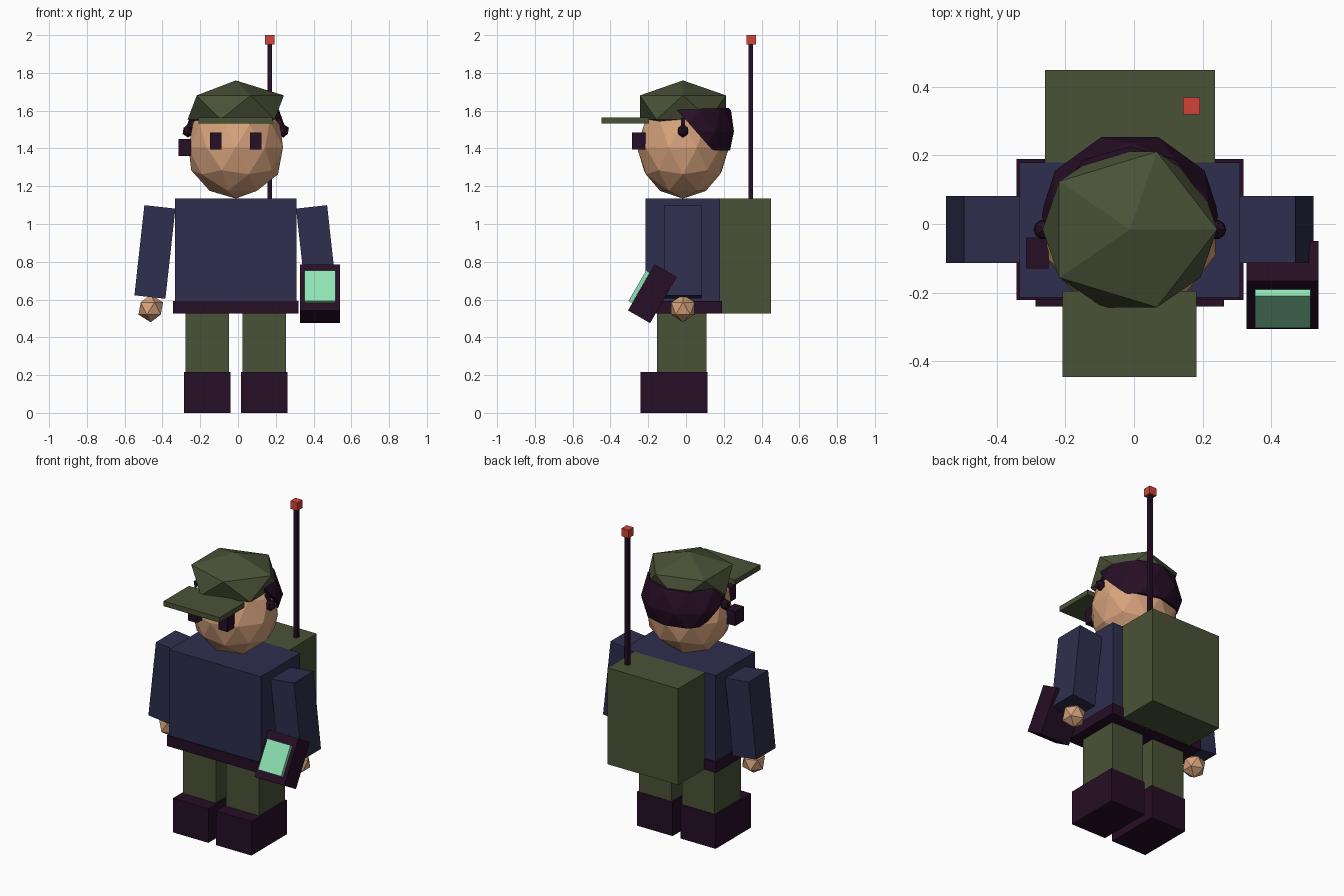
import bpy, bmesh, math
from mathutils import Vector, Matrix

cube = bpy.data.objects.get("Cube")
if cube:
    bpy.data.objects.remove(cube, do_unlink=True)

CX, CY = -0.012, -0.016   # axis of the figure


def material(name, hex_code):
    def linear(c):
        return c / 12.92 if c <= 0.04045 else ((c + 0.055) / 1.055) ** 2.4
    rgb = [linear(int(hex_code[i:i + 2], 16) / 255) for i in (0, 2, 4)]
    mat = bpy.data.materials.new(name)
    mat.use_nodes = True
    mat.diffuse_color = (*rgb, 1)
    mat.node_tree.nodes["Principled BSDF"].inputs["Base Color"].default_value = (*rgb, 1)
    return mat


OLIVE = material("olive_cloth", "4A5237")
NAVY = material("navy_cloth", "2E2E4E")
PLUM = material("dark_plum", "260E25")
SKIN = material("skin", "D6A27C")
RED = material("red", "D04438")
MINT = material("mint_screen", "8FE3B2")


def finish(name, bm, mat, matrix=Matrix()):
    bm.transform(matrix)
    bmesh.ops.recalc_face_normals(bm, faces=bm.faces)
    mesh = bpy.data.meshes.new(name)
    bm.to_mesh(mesh)
    bm.free()
    mesh.materials.append(mat)
    obj = bpy.data.objects.new(name, mesh)
    bpy.context.collection.objects.link(obj)
    return obj


def box(name, mat, centre, size, axis="X", degrees=0):
    bm = bmesh.new()
    bmesh.ops.create_cube(bm, size=1)
    turn = Matrix.Rotation(math.radians(degrees), 4, axis)
    return finish(name, bm, mat, Matrix.Translation(centre) @ turn @ Matrix.Diagonal((*size, 1)))


def span(name, mat, x, y, z):
    """Box given by its limits on each axis."""
    limits = (x, y, z)
    return box(name, mat, [(a + b) / 2 for a, b in limits], [b - a for a, b in limits])


def ball(name, mat, centre, radii, level, cuts=(), degrees=0):
    """Faceted ball, keeping only the side of each cut its normal points to."""
    bm = bmesh.new()
    bmesh.ops.create_icosphere(bm, subdivisions=level, radius=1)
    bm.transform(Matrix.Translation(centre) @ Matrix.Diagonal((*radii, 1))
                 @ Matrix.Rotation(math.radians(degrees), 4, "Z"))
    for point, normal in cuts:
        geom = bm.verts[:] + bm.edges[:] + bm.faces[:]
        bmesh.ops.bisect_plane(bm, geom=geom, plane_co=point, plane_no=normal, clear_inner=True)
        bmesh.ops.holes_fill(bm, edges=[e for e in bm.edges if e.is_boundary])
    return finish(name, bm, mat)


# Body and backpack
span("torso", NAVY, (-0.334, 0.31), (-0.215, 0.18), (0.55, 1.135))
span("belt", PLUM, (-0.343, 0.319), (-0.222, 0.19), (0.525, 0.592))
span("backpack", OLIVE, (-0.26, 0.237), (0.18, 0.449), (0.525, 1.135))

# Antenna
span("antenna", PLUM, (0.156, 0.18), (0.332, 0.356), (1.1, 1.96))
span("antenna_tip", RED, (0.143, 0.193), (0.319, 0.37), (1.95, 2.0))

# Limbs
for side, s in (("right", -1), ("left", 1)):
    def mx(offset):
        return CX + s * offset
    box(side + "_leg", OLIVE, (mx(0.151), -0.022, 0.36), (0.23, 0.263, 0.36))
    box(side + "_boot", PLUM, (mx(0.151), -0.064, 0.108), (0.248, 0.354, 0.216))
    box(side + "_arm", NAVY, (mx(0.428), CY, 0.852), (0.165, 0.195, 0.48), "Y", -s * 6.3)
    ball(side + "_hand", SKIN, (mx(0.45), CY, 0.553), (0.073,) * 3, 1)
    box(side + "_eye", PLUM, (mx(0.106), -0.25, 1.44), (0.062, 0.07, 0.09))
    ball(side + "_headset_joint", PLUM, (mx(0.252), CY, 1.493), (0.033, 0.032, 0.036), 1)
    box(side + "_headset_arm", PLUM, (mx(0.235), CY, 1.53), (0.02, 0.02, 0.06), "Y", -s * 20)

# Head, hair and cap
ball("head", SKIN, (CX, CY, 1.405), (0.263, 0.243, 0.27), 2)
ball("hair", PLUM, (CX, -0.003, 1.49), (0.27, 0.27, 0.25), 2, degrees=90, cuts=(
    (Vector((0, 0, 1.39)), Vector((0, 0, 1))),
    (Vector((0, 0, 1.615)), Vector((0, 0, -1))),
    (Vector((0, 0, 1.55)), Vector((0, 0.75, 0.66)))))
ball("cap", OLIVE, (CX, CY, 1.617), (0.285, 0.267, 0.143), 1)
span("cap_brim", OLIVE, (-0.208, 0.183), (-0.447, -0.195), (1.532, 1.564))
span("earpiece", PLUM, (-0.316, -0.25), (-0.13, -0.04), (1.36, 1.45))

# Handheld device, tilted back
device = Vector((0.434, -0.178, 0.631))
tilt = Matrix.Rotation(math.radians(-30), 3, "X")
box("handheld_device", PLUM, device, (0.21, 0.135, 0.282), "X", -30)
box("device_screen", MINT, device + tilt @ Vector((0, -0.079, -0.003)), (0.163, 0.022, 0.187), "X", -30)
